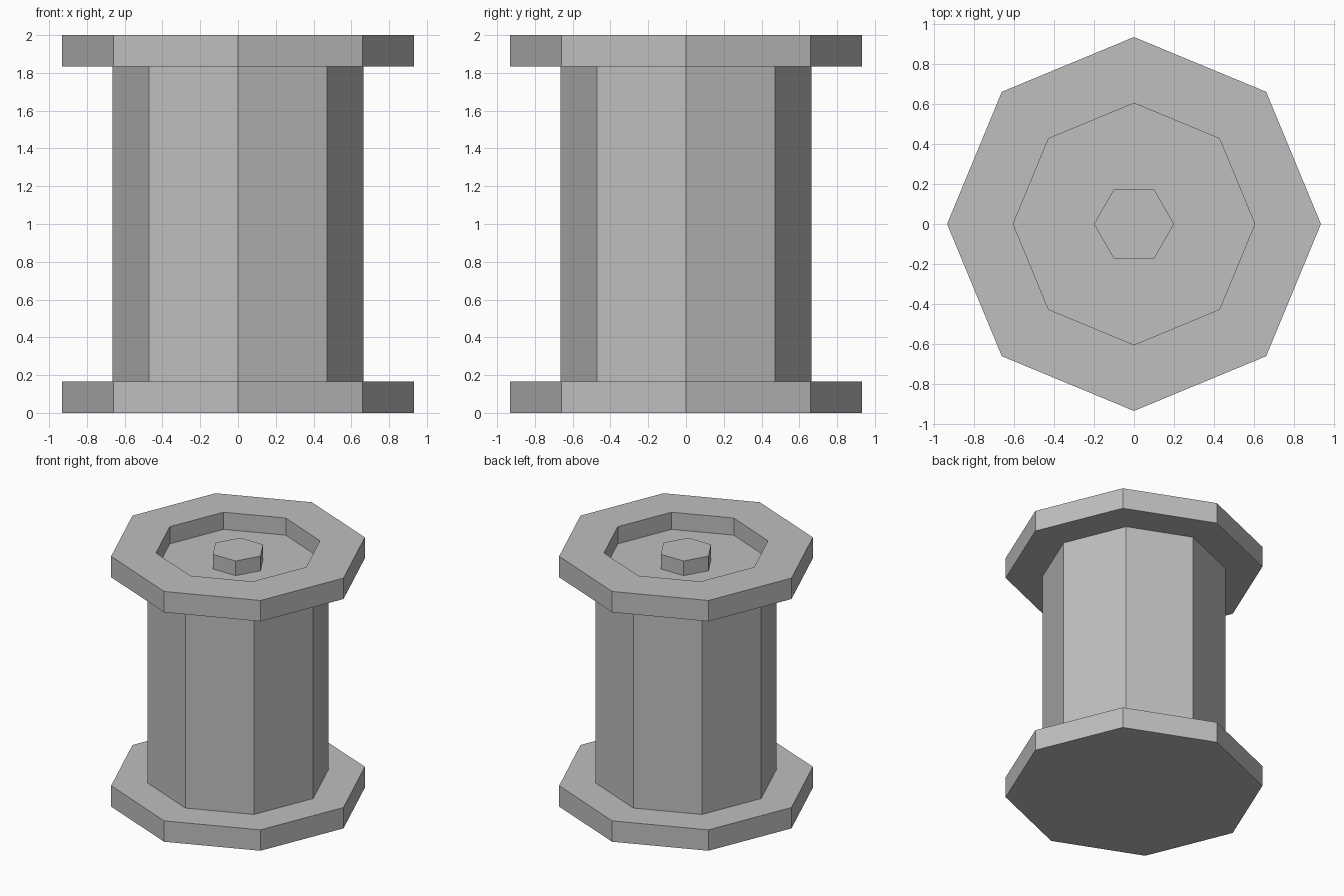
import bpy
import bmesh
from math import cos, sin, tau

default = bpy.data.objects.get("Cube")
if default:
    bpy.data.objects.remove(default, do_unlink=True)

# One plain grey for every part
grey = bpy.data.materials.new("plain_grey")
grey.use_nodes = True
GREY = (0.52, 0.52, 0.52, 1)
grey.diffuse_color = GREY
grey.node_tree.nodes["Principled BSDF"].inputs["Base Color"].default_value = GREY


def turned(name, sides, profile):
    """Stack polygon rings (radius, height) from bottom to top, capping both ends."""
    bm = bmesh.new()
    rings = [[bm.verts.new((r * cos(tau * i / sides), r * sin(tau * i / sides), z))
              for i in range(sides)] for r, z in profile]
    for low, high in zip(rings, rings[1:]):
        for i in range(sides):
            j = (i + 1) % sides
            bm.faces.new((low[i], low[j], high[j], high[i]))
    bm.faces.new(rings[0][::-1])
    bm.faces.new(rings[-1])
    mesh = bpy.data.meshes.new(name)
    bm.to_mesh(mesh)
    bm.free()
    mesh.materials.append(grey)
    obj = bpy.data.objects.new(name, mesh)
    bpy.context.collection.objects.link(obj)
    return obj


FLANGE, CORE, RECESS = 0.933, 0.665, 0.603
HEIGHT, THICK, FLOOR = 2.0, 0.167, 1.863

# Octagonal spool: lower flange, core, upper flange and sunken top
turned("spool", 8, [
    (FLANGE, 0), (FLANGE, THICK),
    (CORE, THICK), (CORE, HEIGHT - THICK),
    (FLANGE, HEIGHT - THICK), (FLANGE, HEIGHT),
    (RECESS, HEIGHT), (RECESS, FLOOR),
])

# Hexagonal bolt head standing in the recess
turned("bolt_head", 6, [(0.2, FLOOR - 0.01), (0.2, 1.98)])
